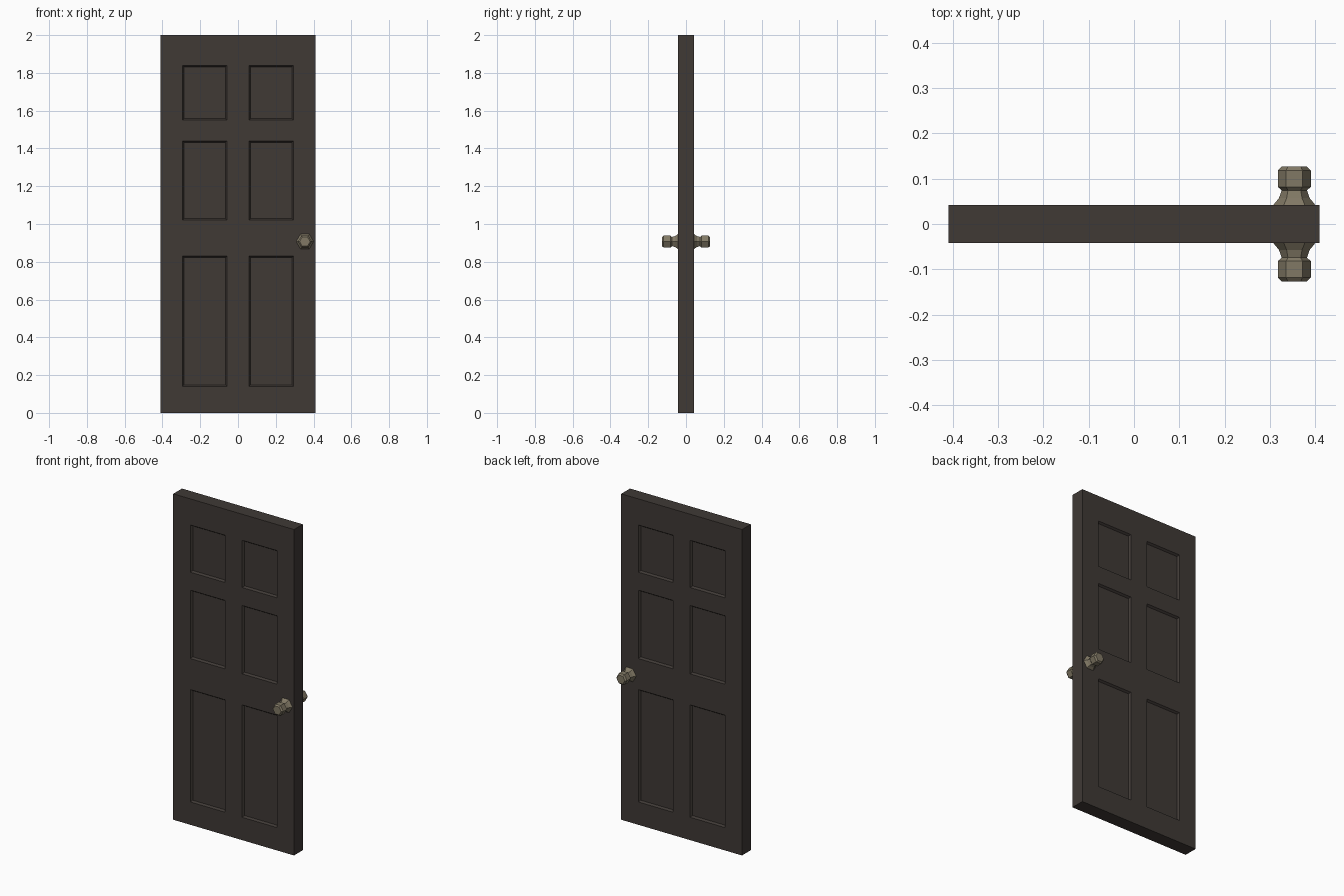
import bpy, bmesh, math

if "Cube" in bpy.data.objects:
    bpy.data.objects.remove(bpy.data.objects["Cube"])

HALF_T = 0.0425          # half door thickness
XS = [-0.41, -0.294, -0.058, 0.058, 0.294, 0.41]
ZS = [0, 0.14, 0.83, 1.02, 1.44, 1.55, 1.84, 2.0]


def material(name, rgb):
    m = bpy.data.materials.new(name)
    m.diffuse_color = (*rgb, 1)
    m.use_nodes = True
    m.node_tree.nodes["Principled BSDF"].inputs["Base Color"].default_value = m.diffuse_color
    return m


def finish(bm, name, mat, merge):
    """Turn a front-side bmesh into an object mirrored to the back."""
    bmesh.ops.recalc_face_normals(bm, faces=bm.faces[:])
    me = bpy.data.meshes.new(name)
    bm.to_mesh(me)
    bm.free()
    me.materials.append(mat)
    ob = bpy.data.objects.new(name, me)
    bpy.context.collection.objects.link(ob)
    mod = ob.modifiers.new("front_to_back", 'MIRROR')
    mod.use_axis = (False, True, False)
    mod.use_mirror_merge = merge
    mod.merge_threshold = 0.0001
    return ob


# Door leaf: grid of stiles and rails, panels inset with a bevelled recess
bm = bmesh.new()
grid = [[bm.verts.new((x, -HALF_T, z)) for z in ZS] for x in XS]
panels = []
for i in range(len(XS) - 1):
    for k in range(len(ZS) - 1):
        f = bm.faces.new((grid[i][k], grid[i + 1][k], grid[i + 1][k + 1], grid[i][k + 1]))
        if i % 2 and k % 2:
            panels.append(f)
bm.normal_update()
bmesh.ops.inset_individual(bm, faces=panels, thickness=0.012, depth=-0.012)
# Edges of the leaf run back to the mirror plane
rim = [e for e in bm.edges if e.is_boundary]
ext = bmesh.ops.extrude_edge_only(bm, edges=rim)
for v in ext["geom"]:
    if isinstance(v, bmesh.types.BMVert):
        v.co.y = 0
door = finish(bm, "door_leaf", material("dark_wood", (0.05, 0.041, 0.036)), True)
bpy.context.view_layer.objects.active = door
door.select_set(True)
bpy.ops.object.shade_smooth_by_angle(angle=math.radians(50))

# Six-sided knobs: rosette, neck and grip as one lathed profile (distance, radius)
PROFILE = [(0.040, 0.046), (0.0425, 0.046), (0.057, 0.034), (0.0745, 0.028),
           (0.082, 0.0365), (0.118, 0.0365), (0.127, 0.028)]
bm = bmesh.new()
rings = []
for d, r in PROFILE:
    rings.append([bm.verts.new((0.354 + r * math.cos(s * math.pi / 3), -d,
                                0.907 + r * math.sin(s * math.pi / 3))) for s in range(6)])
for a, b in zip(rings, rings[1:]):
    for s in range(6):
        t = (s + 1) % 6
        bm.faces.new((a[s], a[t], b[t], b[s]))
bm.faces.new(rings[0])
bm.faces.new(rings[-1])
finish(bm, "door_knobs", material("aged_brass", (0.22, 0.19, 0.13)), False)
